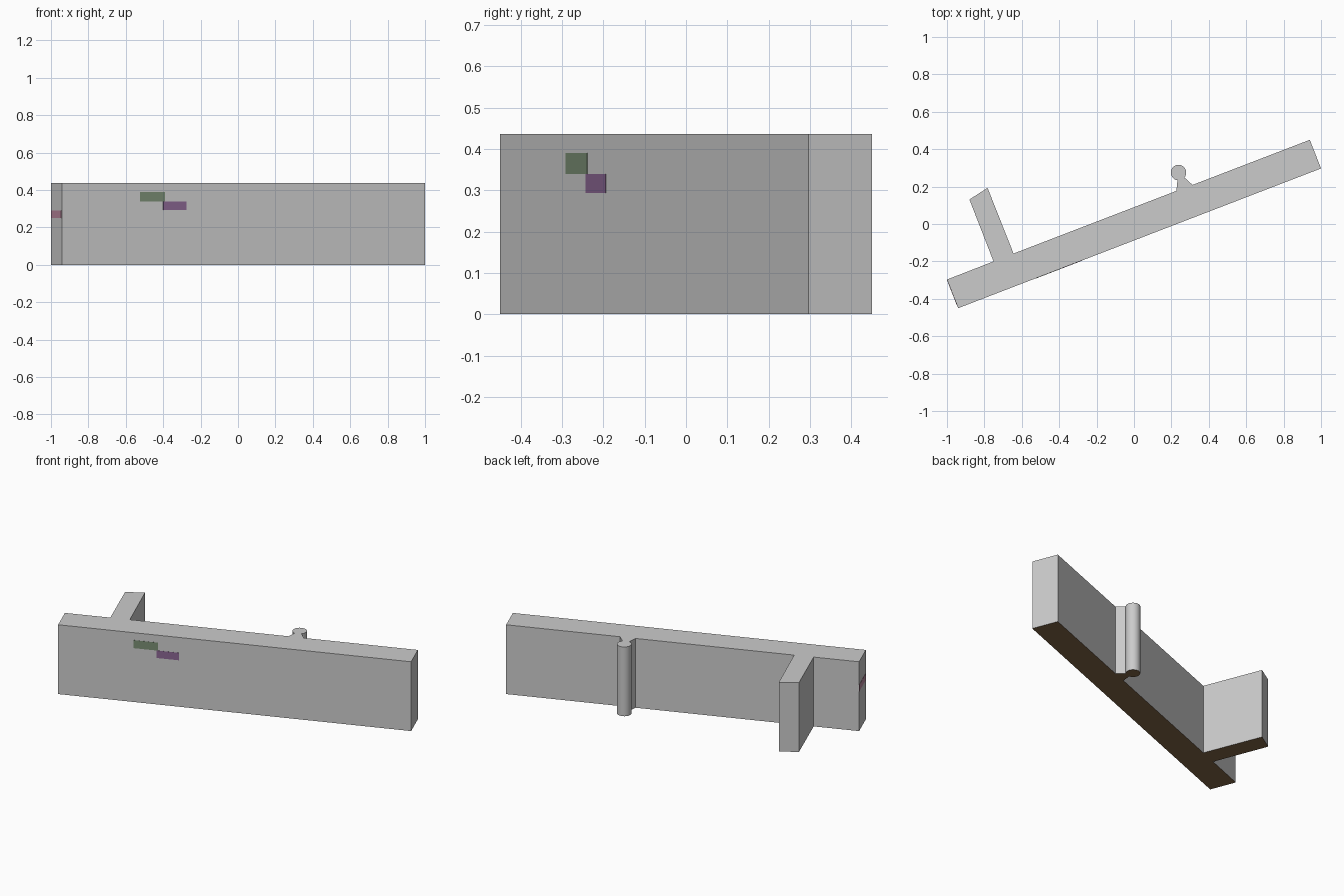
import bpy, bmesh, math
from mathutils import Vector

if "Cube" in bpy.data.objects:
    bpy.data.objects.remove(bpy.data.objects["Cube"])

H = 0.437


def material(name, rgb):
    m = bpy.data.materials.new(name)
    m.diffuse_color = (*rgb, 1)
    m.use_nodes = True
    m.node_tree.nodes["Principled BSDF"].inputs["Base Color"].default_value = m.diffuse_color
    return m


def mesh_object(name, bm, mats):
    bmesh.ops.recalc_face_normals(bm, faces=bm.faces[:])
    me = bpy.data.meshes.new(name)
    bm.to_mesh(me)
    bm.free()
    for m in mats:
        me.materials.append(m)
    ob = bpy.data.objects.new(name, me)
    bpy.context.collection.objects.link(ob)
    return ob


def prism(bm, outline, z0, z1):
    base = bm.faces.new([bm.verts.new((x, y, z0)) for x, y in outline])
    ext = bmesh.ops.extrude_face_region(bm, geom=[base], use_keep_orig=True)
    top = [g for g in ext["geom"] if isinstance(g, bmesh.types.BMVert)]
    bmesh.ops.translate(bm, verts=top, vec=(0, 0, z1 - z0))
    return base


grey = material("stone", (0.8, 0.8, 0.8))
brown = material("earth", (0.22, 0.13, 0.06))

# wall plan: slanted bar, buttress and round post with a flared neck
bar = [(-1, -0.297), (-0.94, -0.45), (1, 0.297), (0.94, 0.45)]
post = [(0.238 + 0.0415 * math.cos(math.radians(a)),
         0.275 + 0.0415 * math.sin(math.radians(a)))
        for a in (-40 + 302 * i / 20 for i in range(21))]
buttress = [(-0.644, -0.158), (-0.783, 0.193), (-0.88, 0.131), (-0.751, -0.2)]
outline = bar[1:] + [(0.313, 0.209)] + post + [(0.227, 0.177)] + buttress + [bar[0]]

bm = bmesh.new()
prism(bm, outline, 0, H)
wall = mesh_object("wall", bm, [grey, brown])
for f in wall.data.polygons:
    if f.normal.z < -0.9:
        f.material_index = 1          # brown underside
bpy.context.view_layer.objects.active = wall
wall.select_set(True)
bpy.ops.object.shade_smooth_by_angle(angle=math.radians(25))


# thin coloured inlays lying on the wall faces
def inlay(name, a, b, t0, t1, z0, z1, rgb):
    a, b = Vector(a), Vector(b)
    d = (b - a).normalized()
    out = Vector((d.y, -d.x)) * 0.0012
    p, q = a.lerp(b, t0), a.lerp(b, t1)
    bm = bmesh.new()
    prism(bm, [p - out, p + out, q + out, q - out], z0, z1)
    mesh_object(name, bm, [material(name, rgb)])


def along(x):
    return (x + 0.94) / 1.94


inlay("green_brick", bar[1], bar[2], along(-0.525), along(-0.39), 0.34, 0.39, (0.19, 0.26, 0.17))
inlay("purple_brick", bar[1], bar[2], along(-0.40), along(-0.275), 0.293, 0.34, (0.25, 0.13, 0.28))
inlay("pink_brick", bar[0], bar[1], 0.0, 0.92, 0.25, 0.292, (0.5, 0.25, 0.35))
